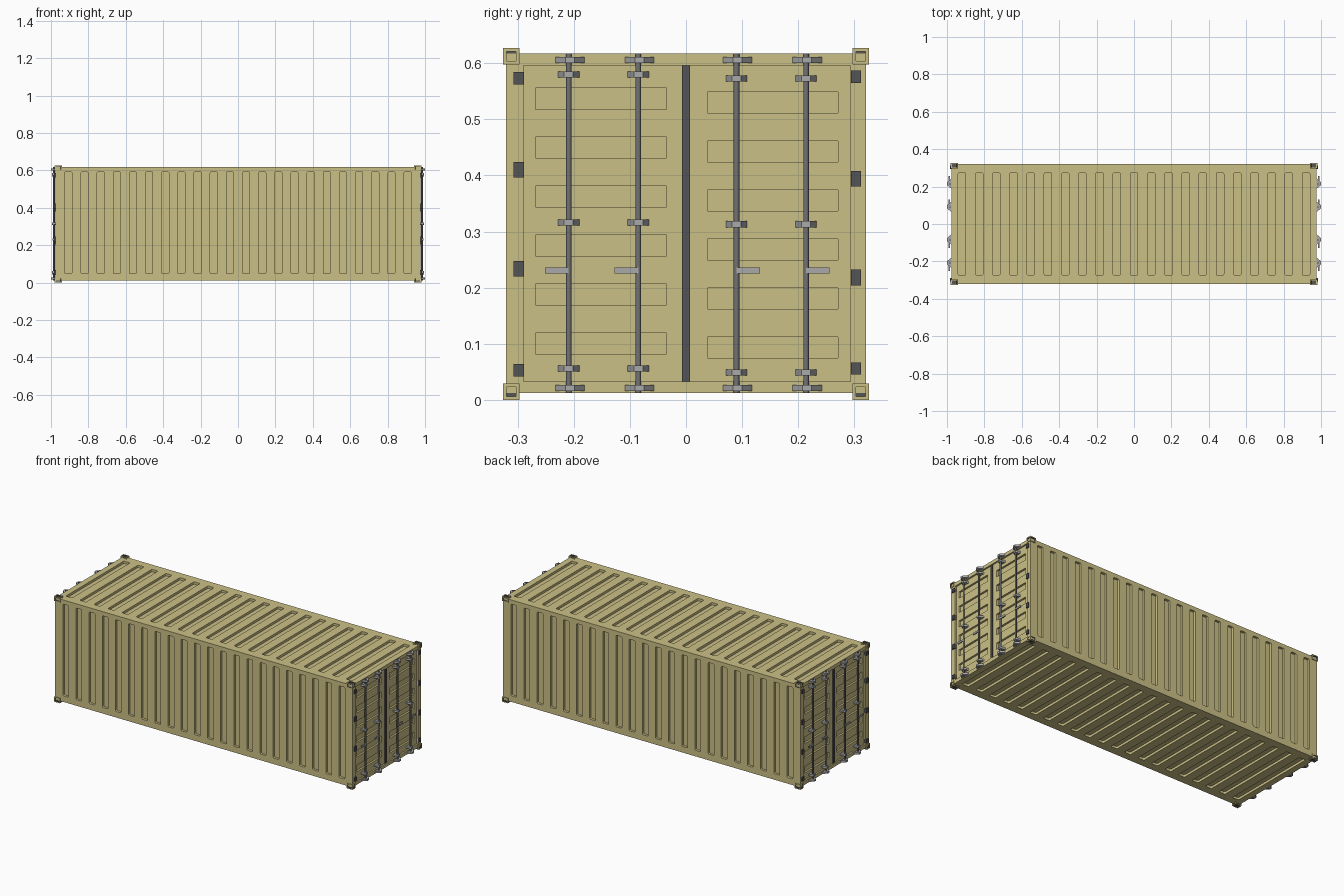
import bpy, bmesh
from mathutils import Matrix, Vector

if "Cube" in bpy.data.objects:
    bpy.data.objects.remove(bpy.data.objects["Cube"])


def material(name, rgb):
    m = bpy.data.materials.new(name)
    m.diffuse_color = (*rgb, 1)
    m.use_nodes = True
    m.node_tree.nodes["Principled BSDF"].inputs["Base Color"].default_value = m.diffuse_color
    return m


TAN = material("tan_paint", (0.60, 0.53, 0.24))
DARK = material("dark_rubber", (0.09, 0.09, 0.09))
STEEL = material("bar_steel", (0.17, 0.17, 0.17))
LIGHT = material("light_steel", (0.40, 0.40, 0.40))


def box(bm, x, y, z, round_axis=None, r=0.006):
    """Box from (min, max) pairs; optionally round the edges along one axis."""
    verts = bmesh.ops.create_cube(bm, size=1)["verts"]
    for v in verts:
        v.co = Vector([lo + (c + 0.5) * (hi - lo) for c, (lo, hi) in zip(v.co, (x, y, z))])
    if round_axis is not None:
        edges = [e for e in {e for v in verts for e in v.link_edges}
                 if abs((e.verts[0].co - e.verts[1].co).normalized()[round_axis]) > 0.9]
        bmesh.ops.bevel(bm, geom=edges, offset=r, segments=3, profile=0.5, affect='EDGES')


def finish(bm, name, *mats, mirror=(False, False)):
    bmesh.ops.recalc_face_normals(bm, faces=bm.faces[:])
    me = bpy.data.meshes.new(name)
    bm.to_mesh(me)
    bm.free()
    for m in mats:
        me.materials.append(m)
    ob = bpy.data.objects.new(name, me)
    bpy.context.collection.objects.link(ob)
    if any(mirror):
        mod = ob.modifiers.new("mirror", 'MIRROR')
        mod.use_axis = (*mirror, False)
        mod.use_mirror_merge = False
    return ob


def cut(ob, cutter):
    """Subtract the cutter from the object and bake the result."""
    mod = ob.modifiers.new("cut", 'BOOLEAN')
    mod.operation, mod.solver, mod.object = 'DIFFERENCE', 'EXACT', cutter
    if len(ob.modifiers) > 1:
        ob.modifiers.move(len(ob.modifiers) - 1, 0)
    mirrors = [m for m in ob.modifiers if m.type == 'MIRROR']
    for m in mirrors:
        m.show_viewport = False
    bpy.context.view_layer.update()
    dg = bpy.context.evaluated_depsgraph_get()
    ob.data = bpy.data.meshes.new_from_object(ob.evaluated_get(dg))
    ob.modifiers.remove(mod)
    for m in mirrors:
        m.show_viewport = True
    bpy.data.objects.remove(cutter)


X, Y, Z0, Z1 = 0.976, 0.321, 0.012, 0.617
D = 0.014   # groove depth

# Body shell with pressed grooves on the walls, roof and floor
bm = bmesh.new()
box(bm, (-X, X), (-Y, Y), (Z0, Z1))
body = finish(bm, "container_body", TAN)
bm = bmesh.new()
for i in range(22):
    x = -0.907 + i * 1.814 / 21
    for s in (-1, 1):
        y = sorted((s * (Y - D), s * (Y + D)))
        box(bm, (x - 0.019, x + 0.019), y, (0.048, 0.592), 1)
for i in range(21):
    x = -0.92 + i * 0.092
    for z in (Z0, Z1):
        box(bm, (x - 0.02, x + 0.02), (-0.273, 0.273), (z - D, z + D), 2)
# Door openings at both ends
for s in (-1, 1):
    box(bm, sorted((s * 0.95, s * 1.05)), (-0.29, 0.293), (0.033, 0.596))
cut(body, finish(bm, "groove_cutter"))

BOTH_ENDS = (True, False)
DOOR_X = 0.967

# Door leaves with six pressed rectangles each
for name, y, slot_y, z_top in (("left_door", (-0.291, -0.004), (-0.268, -0.035), 0.556),
                               ("right_door", (0.004, 0.294), (0.038, 0.271), 0.549)):
    bm = bmesh.new()
    box(bm, (0.945, DOOR_X), y, (0.032, 0.597))
    door = finish(bm, name, TAN, mirror=BOTH_ENDS)
    bm = bmesh.new()
    for i in range(6):
        z = z_top - i * 0.0873
        box(bm, (DOOR_X - 0.011, DOOR_X + 0.01), slot_y, (z - 0.038, z))
    cut(door, finish(bm, "door_cutter"))

# Rubber seal between the leaves
bm = bmesh.new()
box(bm, (0.95, 0.973), (-0.007, 0.007), (0.033, 0.596))
finish(bm, "door_seal", DARK, mirror=BOTH_ENDS)

# Hinges on the outer door edges
bm = bmesh.new()
for y, heights in (((-0.307, -0.289), (0.573, 0.41, 0.234, 0.053)),
                   ((0.294, 0.312), (0.576, 0.394, 0.218, 0.056))):
    for i, z in enumerate(heights):
        h = 0.014 if i in (1, 2) else 0.011
        box(bm, (0.96, 0.983), y, (z - h, z + h))
finish(bm, "door_hinges", DARK, mirror=BOTH_ENDS)


def clamp(bm, y, z, width, x0, x1):
    """Tapered keeper block wrapped around a bar."""
    w, t, h = width / 2, 0.008, 0.0055
    prof = [(x0, -w), (x0 + 0.006, -w), (x1, -t), (x1, t), (x0 + 0.006, w), (x0, w)]
    face = bm.faces.new([bm.verts.new((px, y + py, z - h)) for px, py in prof])
    top = bmesh.ops.extrude_face_region(bm, geom=[face])["geom"]
    bmesh.ops.translate(bm, vec=(0, 0, 2 * h),
                        verts=[v for v in top if isinstance(v, bmesh.types.BMVert)])


# Locking bars, keepers and handles
bars, keepers, handles = bmesh.new(), bmesh.new(), bmesh.new()
for y in (-0.209, -0.085, 0.09, 0.214):
    side = -1 if y < 0 else 1
    bmesh.ops.create_cone(bars, cap_ends=True, segments=12, radius1=0.005, radius2=0.005,
                          depth=Z1 - Z0, matrix=Matrix.Translation((0.984, y, (Z0 + Z1) / 2)))
    for z in (0.606, 0.021):
        clamp(keepers, y + 0.002, z, 0.052, 0.972, 1.0)
    for z in ((0.58, 0.316, 0.056) if side < 0 else (0.573, 0.313, 0.049)):
        clamp(keepers, y, z, 0.038, 0.962, 0.994)
    box(handles, (0.985, 0.991), sorted((y, y + side * 0.042)), (0.225, 0.236))
ob = finish(bars, "locking_bars", STEEL, mirror=BOTH_ENDS)
for p in ob.data.polygons:
    p.use_smooth = len(p.vertices) == 4
ob.data.set_sharp_from_angle(angle=0.6)
finish(keepers, "bar_keepers", LIGHT, mirror=BOTH_ENDS)
finish(handles, "bar_handles", LIGHT, mirror=BOTH_ENDS)

# Corner castings with a socket in each face
bm = bmesh.new()
for z in ((0.0, 0.029), (0.598, 0.627)):
    box(bm, (0.942, 0.98), (0.297, 0.326), z)
faces = bm.faces[:]
bmesh.ops.inset_individual(bm, faces=faces, thickness=0.008, depth=0)
sides = bmesh.ops.inset_individual(bm, faces=faces, thickness=0.0003, depth=-0.006)["faces"]
for f in faces + sides:
    f.material_index = 1
finish(bm, "corner_castings", TAN, DARK, mirror=(True, True))
